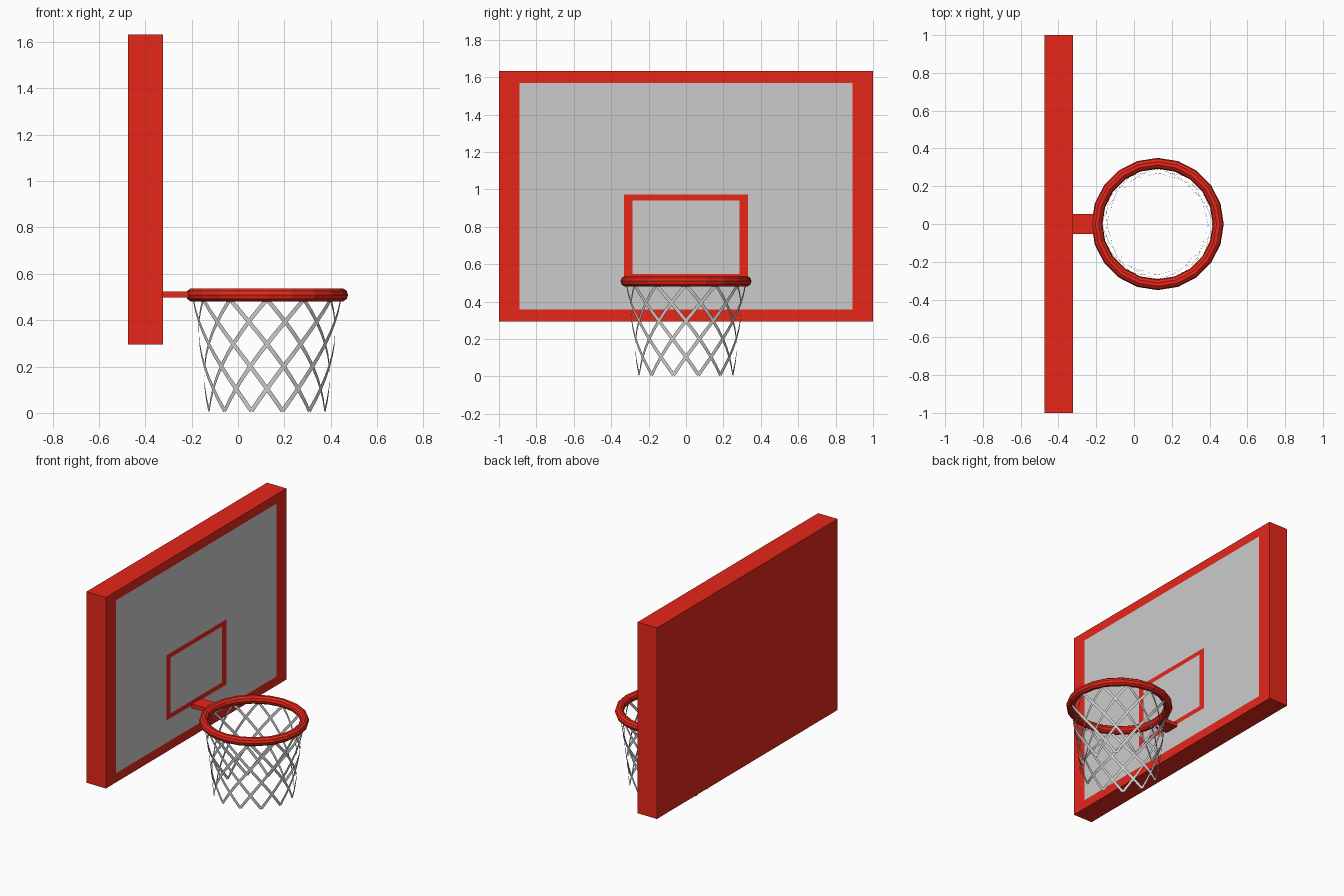
import bpy, bmesh
from math import sin, cos, radians
from mathutils import Vector

if "Cube" in bpy.data.objects:
    bpy.data.objects.remove(bpy.data.objects["Cube"])


def material(name, rgb):
    m = bpy.data.materials.new(name)
    m.diffuse_color = (*rgb, 1)
    m.use_nodes = True
    m.node_tree.nodes["Principled BSDF"].inputs["Base Color"].default_value = m.diffuse_color
    return m


red = material("red_paint", (0.8, 0.02, 0.01))
grey = material("panel_grey", (0.8, 0.8, 0.8))


def add_object(name, bm, *mats):
    me = bpy.data.meshes.new(name)
    bm.to_mesh(me)
    bm.free()
    for m in mats:
        me.materials.append(m)
    ob = bpy.data.objects.new(name, me)
    bpy.context.collection.objects.link(ob)
    return ob


def box(bm, lo, hi):
    lo, hi = Vector(lo), Vector(hi)
    verts = bmesh.ops.create_cube(bm, size=1)["verts"]
    for v in verts:
        v.co = Vector(c * s for c, s in zip(v.co, hi - lo)) + (lo + hi) / 2


# Backboard: red slab with a flush grey panel inset in its front face
FACE = -0.324
bm = bmesh.new()
box(bm, (-0.475, -1, 0.294), (FACE, 1, 1.633))
bm.normal_update()
front = max(bm.faces, key=lambda f: f.calc_center_median().x)
bmesh.ops.inset_individual(bm, faces=[front], thickness=0.09)
for v in front.verts:
    v.co.y *= 0.866 / 0.91
front.material_index = 1
add_object("backboard", bm, red, grey)

# Target square: outer rectangle with a hole, just proud of the panel
bm = bmesh.new()
x = FACE + 0.002
outer = [bm.verts.new((x, y, z)) for y, z in
         ((-0.332, 0.515), (0.332, 0.515), (0.332, 0.972), (-0.332, 0.972))]
inner = [bm.verts.new((x, y, z)) for y, z in
         ((-0.285, 0.548), (0.285, 0.548), (0.285, 0.94), (-0.285, 0.94))]
for i in range(4):
    j = (i + 1) % 4
    bm.faces.new((outer[i], outer[j], inner[j], inner[i]))
add_object("target_square", bm, red)

# Bracket between board and rim
bm = bmesh.new()
box(bm, (FACE, -0.053, 0.497), (-0.19, 0.053, 0.524))
add_object("bracket", bm, red)

# Rim
CX, RIM_Z = 0.125, 0.509
bpy.ops.mesh.primitive_torus_add(major_segments=20, minor_segments=10,
                                 major_radius=0.321, minor_radius=0.029,
                                 location=(CX, 0, RIM_Z))
rim = bpy.context.object
rim.name = "rim"
rim.data.materials.append(red)

# Net: flat ribbons winding down in both directions and meeting at the tips
STRANDS, TURN, STEPS, WIDTH = 12, 75, 10, 0.018


def net_point(start, t, way):
    a = radians(start + way * TURN * t)
    r = 0.318 - 0.075 * t + 0.015 * t * t
    return Vector((CX + r * cos(a), r * sin(a), 0.49 - 0.482 * t))


bm = bmesh.new()
for i in range(STRANDS):
    for way in (1, -1):
        start = i * 360 / STRANDS
        previous = None
        for s in range(STEPS + 1):
            t = s / STEPS
            p = net_point(start, t, way)
            along = net_point(start, t + 0.01, way) - net_point(start, t - 0.01, way)
            outward = Vector((p.x - CX, p.y, 0.04))
            side = along.cross(outward).normalized() * WIDTH / 2
            pair = [bm.verts.new(p + side), bm.verts.new(p - side)]
            for v in pair:
                v.co.z = max(v.co.z, 0)
            if previous:
                bm.faces.new((previous[0], previous[1], pair[1], pair[0]))
            previous = pair
add_object("net", bm)
